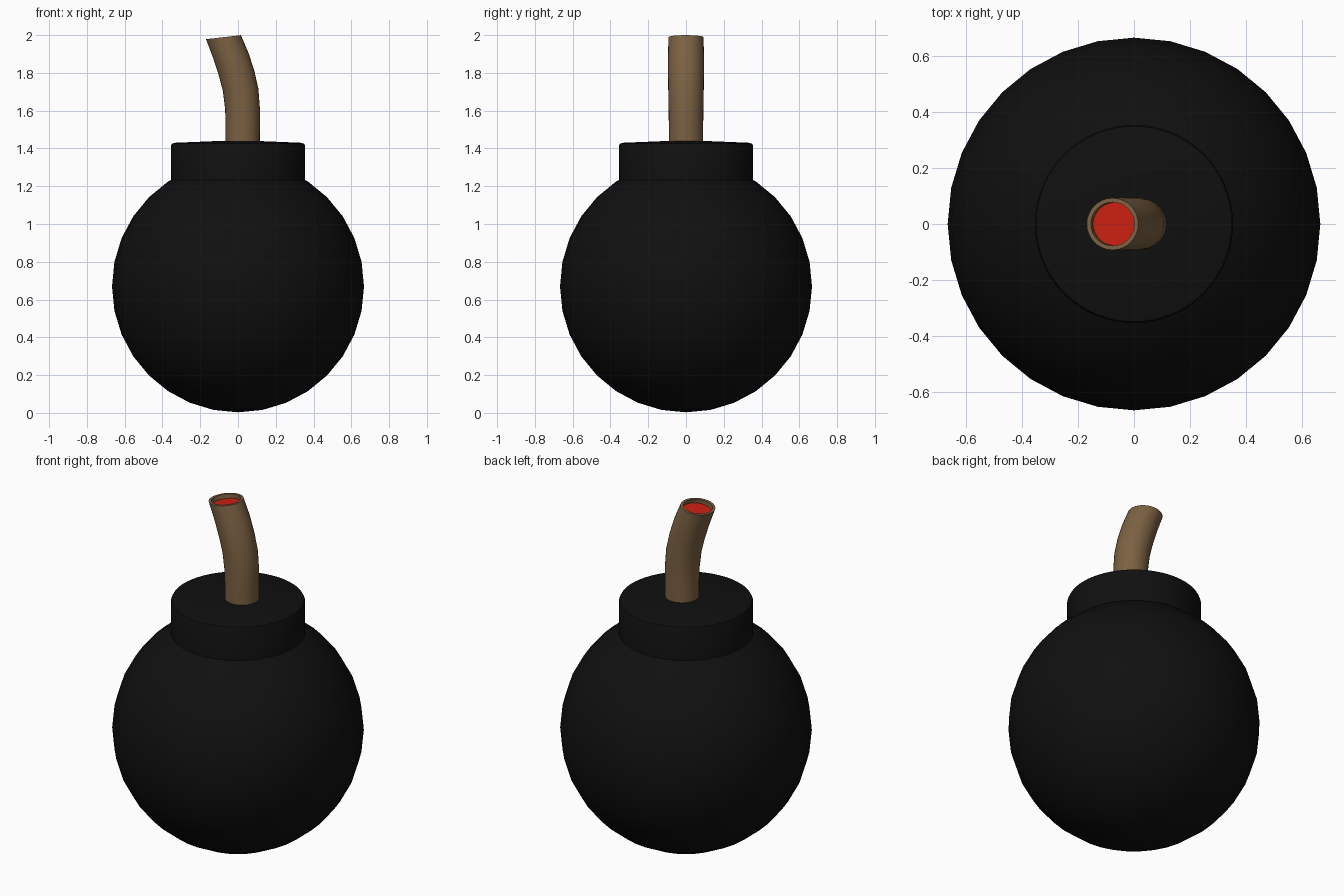
import bpy, math
from mathutils import Vector

if "Cube" in bpy.data.objects:
    bpy.data.objects.remove(bpy.data.objects["Cube"])


def paint(obj, name, color):
    mat = bpy.data.materials.get(name) or bpy.data.materials.new(name)
    mat.diffuse_color = (*color, 1)
    mat.use_nodes = True
    mat.node_tree.nodes["Principled BSDF"].inputs["Base Color"].default_value = mat.diffuse_color
    obj.data.materials.append(mat)


def loft(name, rings, sides, color_name, color, caps=True):
    """Skin circular rings given as (x, z, radius, tilt about y)."""
    verts, faces = [], []
    for x, z, r, tilt in rings:
        for i in range(sides):
            a = 2 * math.pi * i / sides
            c = r * math.cos(a)
            verts.append(Vector((x + c * math.cos(tilt), r * math.sin(a), z + c * math.sin(tilt))))
    for k in range(len(rings) - 1):
        for i in range(sides):
            j = (i + 1) % sides
            faces.append((k * sides + i, k * sides + j, (k + 1) * sides + j, (k + 1) * sides + i))
    if caps:
        faces.append(tuple(reversed(range(sides))))
        faces.append(tuple(range((len(rings) - 1) * sides, len(rings) * sides)))
    mesh = bpy.data.meshes.new(name)
    mesh.from_pydata(verts, [], faces)
    obj = bpy.data.objects.new(name, mesh)
    bpy.context.collection.objects.link(obj)
    bpy.ops.object.select_all(action='DESELECT')
    obj.select_set(True)
    bpy.context.view_layer.objects.active = obj
    bpy.ops.object.shade_smooth_by_angle(angle=math.radians(35))
    paint(obj, color_name, color)
    return obj


BLACK = (0.005, 0.005, 0.005)
BROWN = (0.20, 0.12, 0.055)
RED = (0.6, 0.015, 0.006)

# round body
bpy.ops.mesh.primitive_uv_sphere_add(segments=32, ring_count=16, radius=0.667, location=(0, 0, 0.67))
body = bpy.context.object
body.name = "body"
bpy.ops.object.shade_smooth()
paint(body, "black", BLACK)

# collar with a softened rim and very slightly domed top
loft("collar", [(0, 1.15, 0.355, 0), (0, 1.415, 0.355, 0), (0, 1.425, 0.35, 0),
                (0, 1.43, 0.335, 0), (0, 1.44, 0.09, 0)], 64, "black", BLACK)

# bent hollow fuse: outer wall up, over the rim, down the inner wall
tilt = 0.115
loft("fuse", [(0.025, 1.38, 0.09, 0), (0.025, 1.52, 0.091, 0), (0.024, 1.61, 0.092, 0.03),
              (0.014, 1.71, 0.094, 0.08), (-0.008, 1.80, 0.095, 0.12), (-0.037, 1.89, 0.095, 0.12),
              (-0.077, 1.989, 0.093, tilt), (-0.077, 1.989, 0.078, tilt),
              (-0.069, 1.96, 0.078, tilt)], 32, "fuse brown", BROWN)

# glowing core recessed in the fuse mouth
loft("fuse_core", [(-0.062, 1.94, 0.078, tilt), (-0.070, 1.966, 0.077, tilt)], 32, "core red", RED)
